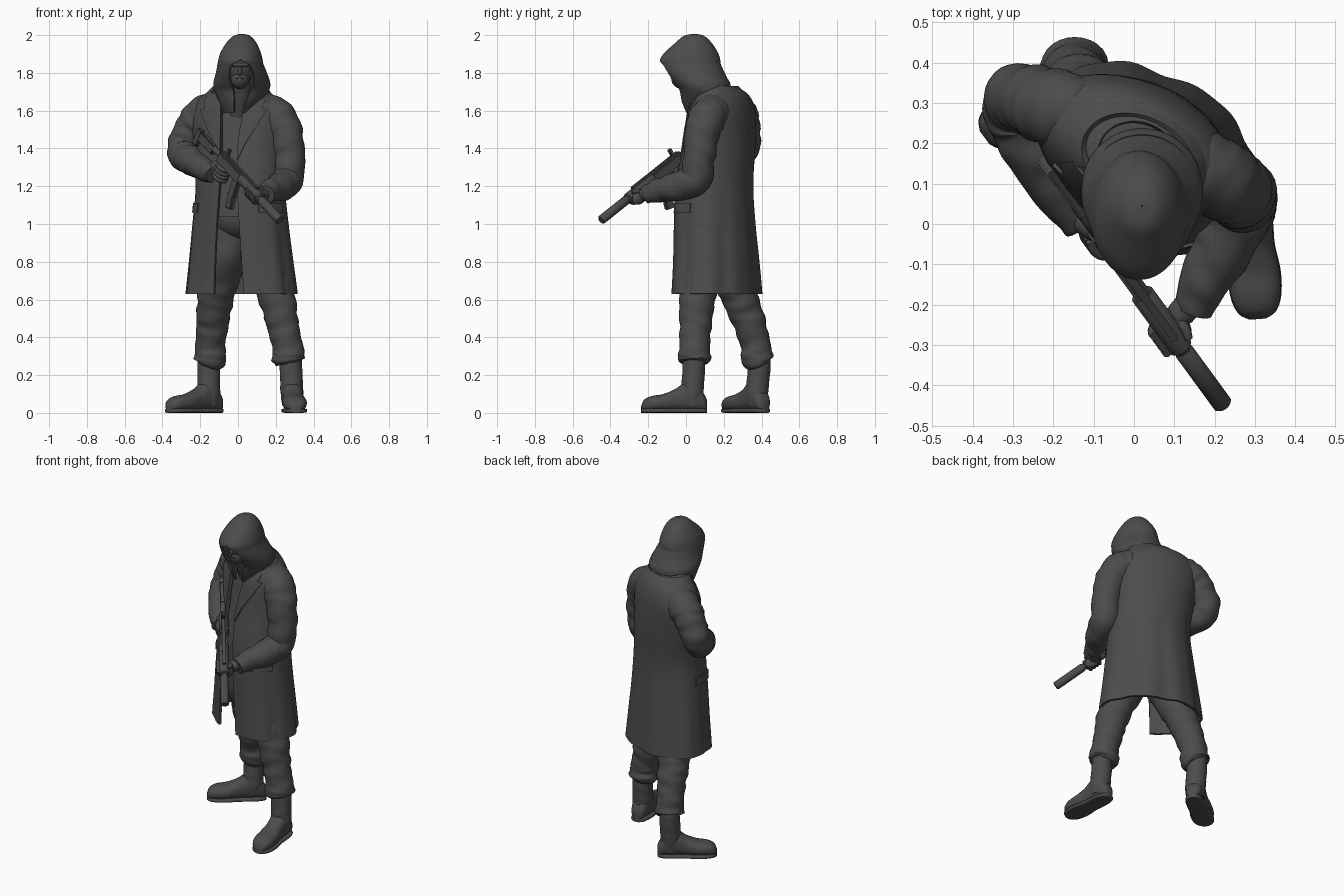
import bpy, bmesh, math
from mathutils import Vector, Matrix

if "Cube" in bpy.data.objects:
    bpy.data.objects.remove(bpy.data.objects["Cube"])

MAT = bpy.data.materials.new("charcoal grey")
MAT.diffuse_color = (0.072, 0.072, 0.072, 1)
MAT.use_nodes = True
MAT.node_tree.nodes["Principled BSDF"].inputs["Base Color"].default_value = MAT.diffuse_color
TURN = math.radians(-24)   # the body is turned to its right


def finish(bm, name, thick=0):
    bmesh.ops.remove_doubles(bm, verts=bm.verts, dist=1e-5)
    bmesh.ops.recalc_face_normals(bm, faces=bm.faces)
    me = bpy.data.meshes.new(name)
    bm.to_mesh(me)
    bm.free()
    me.materials.append(MAT)
    ob = bpy.data.objects.new(name, me)
    bpy.context.collection.objects.link(ob)
    if thick:
        m = ob.modifiers.new("thickness", 'SOLIDIFY')
        m.thickness, m.offset = thick, 0
    return ob


def spline(p, k=6):
    out = []
    for i in range(len(p) - 1):
        a, b, c, d = p[max(i - 1, 0)], p[i], p[i + 1], p[min(i + 2, len(p) - 1)]
        for j in range(k):
            t = j / k
            out.append([.5 * (2 * q + (r - o) * t + (2 * o - 5 * q + 4 * r - s) * t * t
                              + (3 * q - o - 3 * r + s) * t ** 3) for o, q, r, s in zip(a, b, c, d)])
    return out + [list(p[-1])]


def grid(name, rows, closed=True, caps=True, thick=0):
    bm = bmesh.new()
    vs = [[bm.verts.new(p) for p in r] for r in rows]
    n = len(rows[0])
    for a, b in zip(vs, vs[1:]):
        for i in range(n if closed else n - 1):
            j = (i + 1) % n
            bm.faces.new((a[i], a[j], b[j], b[i]))
    if closed and caps:
        bm.faces.new(vs[0])
        bm.faces.new(vs[-1])
    return finish(bm, name, thick)


def tube(name, pts, k=8, n=28, wrinkle=0.0):
    """Round tube through (x, y, z, radius) points, with optional cloth wrinkles."""
    path = spline(pts, k)
    P = [Vector(p[:3]) for p in path]
    nrm, rows = Vector((.83, .31, .46)), []
    for i, p in enumerate(P):
        t = (P[min(i + 1, len(P) - 1)] - P[max(i - 1, 0)]).normalized()
        nrm = (nrm - t * nrm.dot(t)).normalized()
        bi = t.cross(nrm)
        row = []
        for j in range(n):
            u = 2 * math.pi * j / n
            w = math.sin(i * .8 + 2.2 * math.sin(u + i * .07)) * (.6 + .4 * math.cos(2 * u + i * .25))
            w = 1 + wrinkle * (w + .5 * math.sin(i * 1.25 - 3 * math.cos(u + 1)) * math.sin(u + i * .15))
            row.append(p + (nrm * math.cos(u) + bi * math.sin(u)) * path[i][3] * w)
        rows.append(row)
    return grid(name, rows)


def ball(name, loc, size, rot=Matrix()):
    bm = bmesh.new()
    bmesh.ops.create_uvsphere(bm, u_segments=28, v_segments=18, radius=1,
                              matrix=Matrix.Translation(loc) @ rot @ Matrix.Diagonal((*size, 1)))
    return finish(bm, name)


def ring_point(r, phi, turn, off=0, folds=0):
    """Point on an oval row (z, cx, cy, half width, half depth); phi = 0 is the front."""
    f = folds * (math.sin(7 * phi + 1) + .5 * math.sin(13 * phi)) * max(0, min(1, (1.3 - r[0]) / .6))
    x, y = (r[3] + off + f) * math.sin(phi), -(r[4] + off + f) * math.cos(phi)
    c, s = math.cos(turn), math.sin(turn)
    return Vector((r[1] + x * c - y * s, r[2] + x * s + y * c, r[0]))


def shell(name, rows, turn, thick, folds=0, n=90):
    """Cloth shell open at the front between the last two numbers of each row."""
    out = []
    for r in spline(rows):
        lo, hi = min(r[5], 0), max(r[6], 0)
        out.append([ring_point(r, hi + (2 * math.pi + lo - hi) * i / n, turn, 0, folds) for i in range(n + 1)])
    return grid(name, out, closed=False, thick=thick)


# --- long coat -----------------------------------------------------------
COAT = [(.63, .015, .16, .302, .216, -.2, .36), (.8, .013, .157, .28, .207, -.2, .34),
        (1.0, .011, .15, .256, .198, -.18, .31), (1.2, .011, .15, .236, .19, -.14, .28),
        (1.4, .005, .175, .24, .172, -.1, .28), (1.55, 0, .19, .252, .155, -.1, .35),
        (1.62, 0, .193, .238, .142, -.12, .4), (1.67, 0, .193, .2, .125, -.15, .45),
        (1.7, .005, .185, .15, .108, -.2, .5), (1.72, .01, .165, .1, .085, -.25, .5)]
shell("coat", COAT, TURN, .014, .006)
DENSE = spline(COAT)


def coat_row(z):
    for a, b in zip(DENSE, DENSE[1:]):
        if a[0] <= z <= b[0]:
            t = (z - a[0]) / (b[0] - a[0])
            return [p + (q - p) * t for p, q in zip(a, b)]
    return DENSE[-1]


def coat_patch(name, spans, off=.012, thick=.01):
    """Cloth piece lying on the coat; spans are (z, phi from, phi to)."""
    grid(name, [[ring_point(coat_row(z), a + (b - a) * i / 12, TURN, off, .006) for i in range(13)]
                for z, a, b in spans], closed=False, thick=thick)


LAPEL = [(1.34, .02), (1.42, .15), (1.5, .32), (1.57, .47), (1.605, .58), (1.612, .42), (1.65, .55), (1.69, .6)]
for side, edge, word in ((1, 6, "left"), (-1, 5, "right")):
    coat_patch(word + "_lapel", [(z, coat_row(z)[edge], coat_row(z)[edge] + side * w) for z, w in LAPEL])
    coat_patch(word + "_pocket_flap", [(z, side * .75, side * 1.45) for z in (1.06, 1.085, 1.11)], .009, .012)
shell("coat_collar", [(1.655, 0, .188, .2, .133, -.7, .8), (1.69, .004, .178, .172, .118, -.75, .8),
                      (1.725, .01, .162, .14, .1, -.8, .8)], TURN, .016)

# --- inner jacket and hips -----------------------------------------------
grid("inner_jacket", [[ring_point(coat_row(1.04 + .04 * j), 2 * math.pi * i / 48, TURN, -.022) for i in range(48)]
                      for j in range(17)])
ball("hips", (.015, .15, 1.04), (.18, .15, .13), Matrix.Rotation(TURN, 4, 'Z'))

# --- sleeves ---------------------------------------------------------------
tube("left_sleeve", [(.07, .17, 1.6, .075), (.155, .14, 1.595, .095), (.215, .11, 1.555, .098), (.25, .085, 1.48, .092),
                     (.27, .07, 1.36, .085), (.262, .05, 1.24, .085), (.23, -.04, 1.2, .078),
                     (.175, -.14, 1.178, .063), (.148, -.215, 1.155, .047)], wrinkle=.045)
tube("right_sleeve", [(-.07, .24, 1.6, .075), (-.15, .272, 1.595, .095), (-.205, .29, 1.56, .097),
                      (-.25, .305, 1.5, .088), (-.288, .31, 1.42, .084), (-.285, .27, 1.365, .084),
                      (-.245, .18, 1.335, .076), (-.18, .07, 1.29, .062), (-.13, .0, 1.262, .046)], wrinkle=.045)

# --- trousers ----------------------------------------------------------------
tube("left_trouser_leg", [(.1, .13, 1.02, .1), (.13, .115, .85, .118), (.185, .07, .68, .102),
                          (.22, .055, .55, .092), (.24, .05, .45, .084), (.263, .045, .35, .081),
                          (.268, .045, .285, .088), (.272, .045, .262, .066)], wrinkle=.045)
tube("right_trouser_leg", [(-.05, .16, 1.02, .1), (-.065, .19, .85, .115), (-.105, .26, .68, .102),
                           (-.125, .3, .57, .093), (-.135, .338, .47, .086), (-.147, .368, .36, .079),
                           (-.147, .378, .285, .086), (-.152, .385, .262, .066)], wrinkle=.045)


# --- boots -------------------------------------------------------------------
def boot(word, heel, toe, ankle):
    h = Vector((*heel, 0))
    d = (Vector((*toe, 0)) - h).normalized()
    s = Vector((-d.y, d.x, 0))

    def loft(name, prof, grow, power, z0):
        rows = []
        for t, w, ht in spline(prof, 5):
            row = []
            for i in range(32):
                c, q = math.cos(i * math.pi / 16), math.sin(i * math.pi / 16)
                sp = lambda v: math.copysign(abs(v) ** power, v)
                row.append(h + d * t + s * (w + grow) * sp(c) + Vector((0, 0, z0 + ht * .5 * (1 + sp(q)))))
            rows.append(row)
        grid(name, rows)

    prof = [(-.01, .02, .06), (.005, .04, .09), (.045, .052, .14), (.1, .055, .155), (.155, .055, .118),
            (.22, .064, .09), (.28, .061, .08), (.32, .045, .062), (.337, .018, .03)]
    loft(word + "_boot_foot", prof, 0, .85, .01)
    loft(word + "_boot_sole", [(t, w, .024) for t, w, _ in prof], .002, .5, 0)
    x, y = ankle
    a = h + d * .068
    tube(word + "_boot_shaft", [(x, y, .3, .058), (x, y, .25, .06), ((x + a.x) / 2, (y + a.y) / 2, .17, .06),
                                (a.x, a.y, .1, .06), (a.x, a.y, .04, .052)], wrinkle=.015)


boot("left", (.28, .1), (.307, -.23), (.28, .042))
boot("right", (-.1, .415), (-.355, .225), (-.155, .388))

# --- head and hood -------------------------------------------------------------
ball("head", (.01, .02, 1.83), (.075, .1, .1))
ball("jaw", (.01, -.02, 1.77), (.05, .058, .055))
ball("nose", (.01, -.078, 1.808), (.011, .018, .024))
ball("brow", (.01, -.06, 1.842), (.052, .03, .014))
ball("mouth", (.01, -.07, 1.772), (.022, .011, .007))
tube("neck", [(.01, .12, 1.58, .07), (.01, .07, 1.68, .062), (.01, .03, 1.78, .058)])
HOOD = [(2.0, .02, .045, .0005, .0005, 0, 0), (1.99, .02, .042, .04, .05, 0, 0), (1.955, .018, .04, .074, .09, 0, 0),
        (1.905, .014, .028, .1, .134, 0, 0), (1.87, .013, .022, .11, .152, 0, 0),
        (1.845, .013, .025, .115, .152, -.38, .38), (1.8, .018, .045, .128, .152, -.5, .5),
        (1.75, .02, .075, .143, .143, -.42, .42), (1.71, .02, .088, .138, .122, -.32, .32),
        (1.65, .01, .09, .105, .11, -.28, .32), (1.59, 0, .1, .07, .095, -.28, .33)]
shell("hood", HOOD, 0, .014, 0)
shell("hood_fold", [(1.765, .02, .088, .13, .128, -1.5, 1.5), (1.74, .02, .09, .142, .138, -1.5, 1.5),
                    (1.705, .02, .095, .138, .135, -1.5, 1.5), (1.68, .02, .1, .12, .12, -1.5, 1.5)], 0, .014)

# --- rifle, laid along a line from stock to muzzle --------------------------------
S, M = Vector((-.21, .14, 1.49)), Vector((.222, -.45, 1.02))
D = (M - S).normalized()
UP = (Vector((0, 0, 1)) - D * D.z).normalized()
SIDE = D.cross(UP)
AXES = Matrix((D, SIDE, UP)).transposed().to_4x4()


def G(t, s=0, u=0):
    return S + (M - S) * t + SIDE * s + UP * u


def gun_box(name, t0, t1, w, h, u=0, tilt=0, length=None):
    bm = bmesh.new()
    size = (length or (M - S).length * (t1 - t0), w, h)
    bmesh.ops.create_cube(bm, size=1, matrix=Matrix.Translation(G((t0 + t1) / 2, 0, u)) @ AXES
                          @ Matrix.Rotation(tilt, 4, 'Y') @ Matrix.Diagonal((*size, 1)))
    bmesh.ops.bevel(bm, geom=bm.edges[:], offset=min(size) * .18, segments=2, affect='EDGES')
    finish(bm, name)


def gun_tube(name, t0, t1, r, u=0):
    tube(name, [(*G(t0, 0, u), r * .85), (*G(t0 + .006, 0, u), r), (*G(t1 - .006, 0, u), r), (*G(t1, 0, u), r * .8)], 1)


gun_box("rifle_butt", 0, .05, .032, .095, -.022)
gun_box("rifle_stock", .03, .2, .028, .055, -.008)
gun_tube("rifle_stock_tube", .15, .3, .016)
gun_box("rifle_receiver", .27, .54, .042, .066, -.004)
gun_box("rifle_top_rail", .29, .7, .02, .014, .032)
gun_box("rifle_grip", .32, .36, .032, .11, -.07, .3, .04)
gun_box("rifle_magazine_top", .47, .53, .028, .11, -.075, -.1, .055)
gun_box("rifle_magazine_end", .485, .535, .028, .09, -.15, -.3, .053)
gun_box("rifle_rear_sight", .32, .345, .018, .05, .05)
gun_tube("rifle_handguard", .53, .76, .03)
gun_tube("rifle_barrel", .72, .82, .018)
gun_tube("rifle_suppressor", .77, 1.0, .0245)

# --- hands ----------------------------------------------------------------------
ball("left_palm", G(.7, -.03, -.022), (.05, .024, .036), AXES)
tube("left_wrist", [(.155, -.18, 1.165, .034), (*G(.68, -.045, -.02), .034), (*G(.7, -.03, -.02), .02)])
ball("right_palm", G(.33, -.002, -.06), (.04, .034, .045), AXES)
tube("right_wrist", [(-.15, .03, 1.27, .034), (*G(.29, 0, -.055), .034), (*G(.34, 0, -.055), .02)])
for i in range(4):
    t = .665 + i * .024
    arc = [math.radians(a) for a in (200, 245, 290, 335, 375)]
    tube(f"left_finger_{i + 1}", [(*G(t, .037 * math.cos(a), .037 * math.sin(a)), .0115) for a in arc], 4, 12)
    u = -.035 - i * .021
    tube(f"right_finger_{i + 1}", [(*G(.31, .026, u), .011), (*G(.345, .032, u), .012), (*G(.378, .02, u), .0115),
                                   (*G(.385, -.008, u), .011), (*G(.36, -.028, u), .01)], 4, 12)
tube("left_thumb", [(*G(.67, -.035, -.01), .014), (*G(.7, -.036, .015), .0125), (*G(.73, -.028, .026), .01)], 4, 12)

# --- apply cloth thickness and shade -----------------------------------------------
bpy.ops.object.select_all(action='SELECT')
bpy.context.view_layer.objects.active = bpy.data.objects["coat"]
bpy.ops.object.convert(target='MESH')
bpy.ops.object.shade_smooth_by_angle(angle=math.radians(45))
